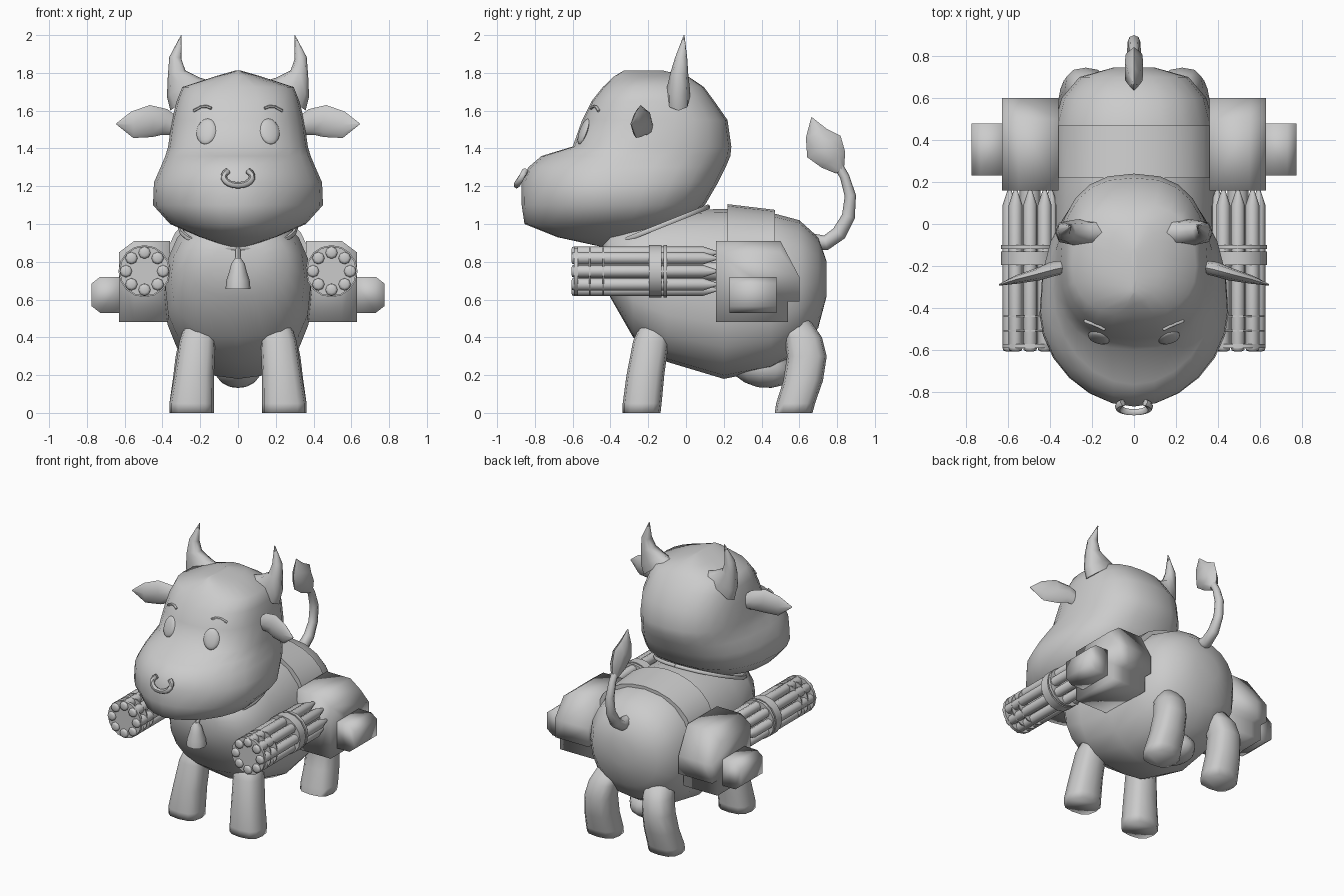
import bpy, bmesh, math
from mathutils import Vector

if "Cube" in bpy.data.objects:
    bpy.data.objects.remove(bpy.data.objects["Cube"])

grey = bpy.data.materials.new("plain grey")
grey.diffuse_color = (0.6, 0.6, 0.6, 1)
grey.use_nodes = True
grey.node_tree.nodes["Principled BSDF"].inputs["Base Color"].default_value = grey.diffuse_color


def loft(name, rings, angle=50):
    """Skin a list of equal-length point rings and cap both ends."""
    bm = bmesh.new()
    vs = [[bm.verts.new(p) for p in r] for r in rings]
    n = len(rings[0])
    for a, b in zip(vs, vs[1:]):
        for i in range(n):
            j = (i + 1) % n
            bm.faces.new((a[i], a[j], b[j], b[i]))
    bm.faces.new(vs[0][::-1])
    bm.faces.new(vs[-1])
    bmesh.ops.recalc_face_normals(bm, faces=bm.faces)
    me = bpy.data.meshes.new(name)
    bm.to_mesh(me)
    bm.free()
    me.shade_smooth()
    me.set_sharp_from_angle(angle=math.radians(angle))
    me.materials.append(grey)
    ob = bpy.data.objects.new(name, me)
    bpy.context.collection.objects.link(ob)
    return ob


def oval(ru, rv, n=16, e=2.0):
    """Superellipse as (u, v) pairs."""
    out = []
    for i in range(n):
        t = 2 * math.pi * i / n
        c, s = math.cos(t), math.sin(t)
        out.append((ru * math.copysign(abs(c) ** (2 / e), c),
                    rv * math.copysign(abs(s) ** (2 / e), s)))
    return out


def tube(name, pts, ref, n=8, angle=60, e=2.0):
    """Sweep (x, y, z, in-plane radius, radius along ref) points."""
    ps = [Vector(p[:3]) for p in pts]
    ref = Vector(ref)
    rings = []
    for i, p in enumerate(pts):
        t = ps[min(i + 1, len(ps) - 1)] - ps[max(i - 1, 0)]
        u = t.cross(ref).normalized()
        v = u.cross(t).normalized()
        rings.append([ps[i] + u * a + v * b for a, b in oval(p[3], p[4], n, e)])
    return loft(name, rings, angle)


def cyl_y(name, x, z, r, y0, y1, n=8):
    return loft(name, [[(x + a, y, z + b) for a, b in oval(r, r, n)] for y in (y0, y1)], 50)


def ellipsoid(name, loc, rad, rot=(0, 0, 0), seg=12):
    rings = []
    for k in range(9):
        t = math.pi * (0.02 + 0.96 * k / 8)
        r = math.sin(t)
        rings.append([(a * rad[0], b * rad[1], -math.cos(t) * rad[2]) for a, b in oval(r, r, seg)])
    ob = loft(name, rings, 60)
    ob.location, ob.rotation_euler = loc, rot
    return ob


# Body: y, bottom, top, half width, squareness
body = [(-.44, .72, .90, .13, 2), (-.40, .61, .98, .27, 2.2), (-.28, .40, 1.02, .355, 2.4),
        (-.10, .27, 1.07, .385, 2.4), (.20, .18, 1.08, .39, 2.3), (.45, .23, 1.06, .385, 2.3),
        (.60, .32, 1.02, .345, 2.2), (.70, .45, .93, .26, 2.1), (.745, .62, .80, .10, 2)]
loft("body", [[(a, y, (lo + hi) / 2 + b) for a, b in oval(w, (hi - lo) / 2, 20, e)]
              for y, lo, hi, w, e in body])

# Head: z, front y, back y, half width, y of widest point, front squareness
head = [(.88, -.45, -.35, .05, -.40, 2), (.93, -.68, -.20, .20, -.42, 2),
        (1.0, -.855, -.05, .36, -.43, 1.85), (1.1, -.87, .10, .45, -.43, 1.85),
        (1.22, -.87, .17, .445, -.42, 1.85), (1.3, -.835, .21, .41, -.38, 1.9),
        (1.36, -.765, .235, .385, -.32, 1.95), (1.41, -.60, .24, .37, -.25, 2.3),
        (1.55, -.55, .22, .35, -.2, 2.4), (1.65, -.50, .15, .325, -.2, 2.4),
        (1.725, -.44, .095, .295, -.2, 2.3), (1.782, -.38, .01, .12, -.2, 2),
        (1.812, -.33, -.12, .015, -.22, 2)]
rings = []
for z, yf, yb, w, ym, e in head:
    ring = []
    for (a, b), (a2, b2) in zip(oval(w, ym - yf, 24, e), oval(w, yb - ym, 24, 2.5)):
        ring.append((a2, ym + b2, z) if b > 0 else (a, ym + b, z))
    rings.append(ring)
loft("head", rings, 60)


def face_y(x, z):
    """Front of the head at a given x and z."""
    for p, q in zip(head, head[1:]):
        if p[0] <= z <= q[0]:
            f = (z - p[0]) / (q[0] - p[0])
            yf, w, ym, e = (p[k] + f * (q[k] - p[k]) for k in (1, 3, 4, 5))
            return ym - (ym - yf) * (1 - (abs(x) / w) ** e) ** (1 / e)


# Collar and bell
ring = []
for i in range(25):
    t = 2 * math.pi * i / 24
    y = -.16 + .275 * math.cos(t)
    ring.append((.305 * math.sin(t), y, .98 + .4 * (y + .16), .014, .014))
tube("collar", ring, (0, -.37, .93), 6)
loft("bell", [[(a, -.475 + b, z) for a, b in oval(r, r, 10)] for z, r in
              ((.655, .066), (.70, .062), (.75, .046), (.79, .036), (.82, .015))])
tube("bell_loop", [(0, -.475, .80, .015, .015), (0, -.43, .88, .015, .015)], (1, 0, 0), 6)

# Nose ring, open at the top
arc = []
for i in range(15):
    t = math.radians(135 + 270 * i / 14)
    z = 1.25 + .045 * math.sin(t)
    arc.append((.075 * math.cos(t), -.87 + .6 * (z - 1.25), z, .017, .017))
tube("nose_ring", arc, (0, 1, 0), 6)

# Tail with tuft
tube("tail", [(0, .64, .91, .045, .04), (0, .74, .90, .04, .04), (0, .81, .95, .04, .035),
              (0, .86, 1.04, .035, .03), (0, .87, 1.15, .03, .03), (0, .84, 1.25, .025, .025),
              (0, .80, 1.32, .025, .025)], (1, 0, 0))
tube("tail_tuft", [(0, .815, 1.28, .025, .025), (0, .78, 1.34, .075, .045),
                   (0, .73, 1.41, .105, .05), (0, .69, 1.48, .06, .03),
                   (0, .665, 1.565, .002, .002)], (1, 0, 0), 6)

# Udder
ellipsoid("udder", (0, .40, .24), (.13, .17, .105), (-.2, 0, 0))

# Back strap: half arch around the body
arch = []
for y, top in ((.22, 1.105), (.47, 1.075)):
    arch.append([(.385 * math.cos(math.pi * i / 12), y,
                  .75 + (top - .75) * math.sin(math.pi * i / 12) ** .8) for i in range(13)])
loft("back_strap", arch, 45)

for s, side in ((1, "right"), (-1, "left")):
    # Legs: z, x, y, radii
    for part, rows in (
        ("front_leg", [(0, .245, -.235, .118, .10), (.05, .245, -.232, .118, .103),
                       (.2, .232, -.215, .105, .10), (.38, .215, -.185, .095, .095),
                       (.5, .19, -.15, .08, .08)]),
        ("hind_leg", [(0, .245, .57, .118, .10), (.05, .245, .58, .118, .103),
                      (.17, .238, .62, .108, .105), (.3, .23, .64, .10, .105),
                      (.40, .215, .62, .095, .10), (.5, .19, .56, .08, .09)])):
        loft(side + "_" + part, [[(s * (x + a), y + b, z) for a, b in oval(rx, ry, 12, 2.7)]
                                 for z, x, y, rx, ry in rows], 95)

    # Horns and ears
    tube(side + "_horn", [(s * x, y, z, a, b) for x, y, z, a, b in (
        (.255, -.04, 1.68, .13, .062), (.29, -.04, 1.725, .10, .06),
        (.325, -.035, 1.80, .048, .047), (.332, -.025, 1.88, .032, .032),
        (.30, -.01, 2.0, .002, .002))], (0, 1, 0), 8, 60, 2.6)
    tube(side + "_ear", [(s * x, y, z, a, b) for x, y, z, a, b in (
        (.31, -.20, 1.51, .04, .03), (.39, -.215, 1.54, .07, .035),
        (.46, -.24, 1.545, .085, .03), (.56, -.265, 1.525, .07, .02),
        (.643, -.29, 1.53, .004, .004))], (0, 1, 0), 8)

    # Eyes and brows
    ellipsoid(side + "_eye", (s * .167, face_y(.167, 1.49) + .004, 1.49),
              (.055, .018, .072), (-.35, 0, s * .3))
    tube(side + "_brow", [(s * x, face_y(x, z), z, .008, .01) for x, z in
                          ((.14, 1.612), (.165, 1.622), (.195, 1.62), (.235, 1.598))], (0, 1, 0), 6)

    # Gun housing: side outline carried outwards, upper outer edge chamfered
    outline = [(.16, .48), (.16, .91), (.50, .91), (.60, .72), (.60, .59), (.54, .59), (.54, .48)]
    loft(side + "_gun_housing", [[(s * x, y, min(z, cap)) for y, z in outline]
                                 for x, cap in ((.36, .91), (.55, .91), (.63, .85))], 100)
    # Ammo box on the outer face
    loft(side + "_ammo_box", [[(s * x, y, z) for y, z in
                               ((.23, .53 + d), (.48, .53 + d), (.48, .72 - d), (.23, .72 - d))]
                              for x, d in ((.60, 0), (.73, 0), (.775, .035))], 100)

    # Rotary barrels with rounded tips and tapered roots
    gx, gz = s * .495, .75
    for k in range(8):
        t = math.pi * k / 4
        bx, bz = gx + .098 * math.cos(t), gz + .098 * math.sin(t)
        loft("%s_barrel_%d" % (side, k + 1),
             [[(bx + a, y, bz + b) for a, b in oval(r, r, 8)]
              for y, r in ((-.607, .018), (-.602, .03), (-.59, .033), (.09, .033), (.165, .008))], 60)
    cyl_y(side + "_barrel_core", gx, gz, .05, -.57, .17)
    # Clamping plates
    for nm, r, y0, y1 in (("muzzle_plate", .132, -.592, -.572), ("thin_plate_a", .13, -.513, -.505),
                          ("thin_plate_b", .13, -.443, -.435), ("clamp", .138, -.195, -.13),
                          ("clamp_rim", .138, -.12, -.10)):
        cyl_y(side + "_" + nm, gx, gz, r, y0, y1, 16)
